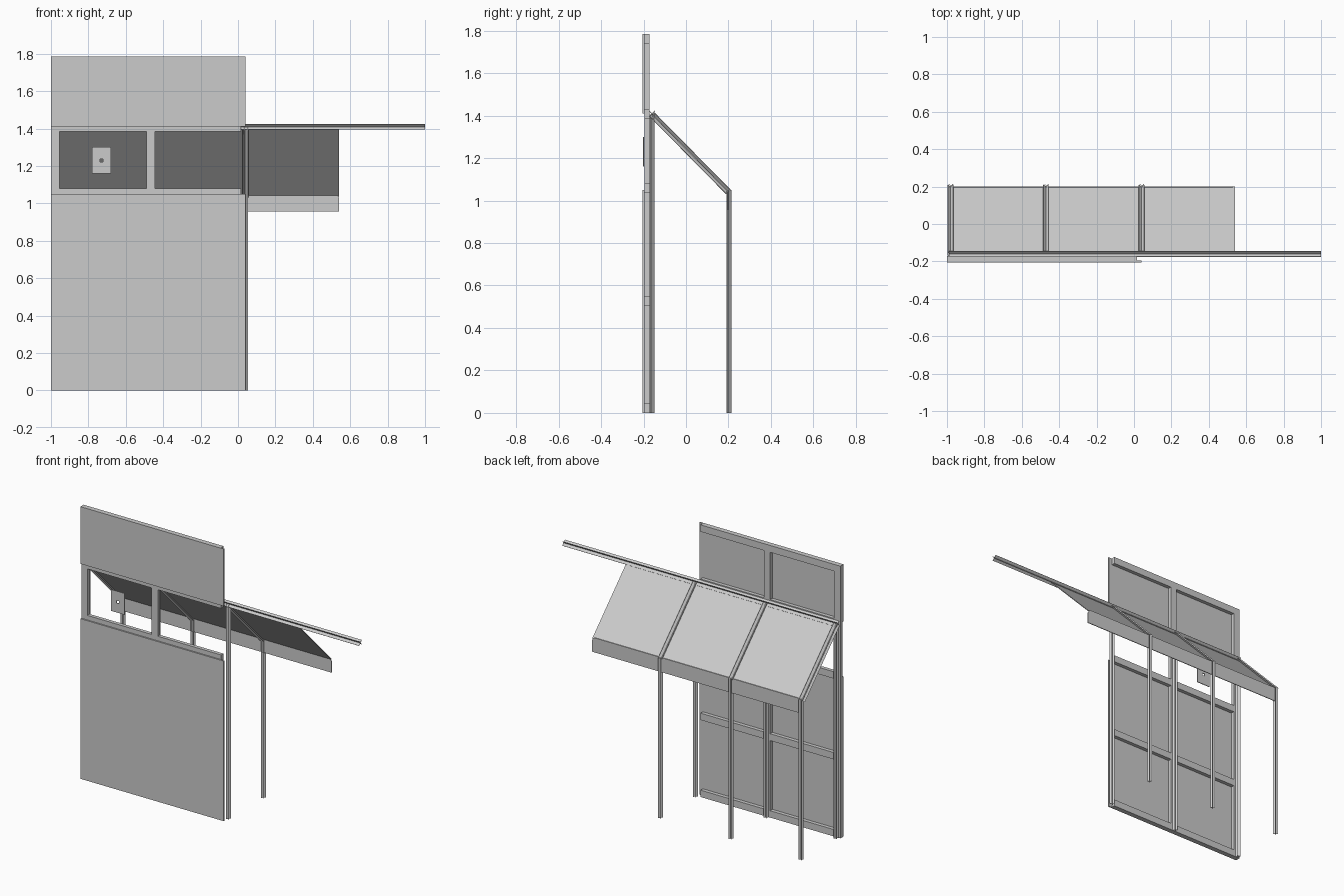
import bpy
import math
from mathutils import Vector, Matrix

cube = bpy.data.objects.get("Cube")
if cube:
    bpy.data.objects.remove(cube, do_unlink=True)

grey = bpy.data.materials.new("plain grey")
grey.use_nodes = True
tone = (0.6, 0.6, 0.6, 1)
grey.diffuse_color = tone
grey.node_tree.nodes["Principled BSDF"].inputs["Base Color"].default_value = tone

BOX_FACES = [(0, 1, 3, 2), (4, 6, 7, 5), (0, 4, 5, 1),
             (2, 3, 7, 6), (0, 2, 6, 4), (1, 5, 7, 3)]


def box_parts(size):
    """Corners of a centred box."""
    return [Vector((x * size[0], y * size[1], z * size[2])) / 2
            for x in (-1, 1) for y in (-1, 1) for z in (-1, 1)]


def add_mesh(name, verts, faces):
    mesh = bpy.data.meshes.new(name)
    mesh.from_pydata(verts, [], faces)
    mesh.materials.append(grey)
    obj = bpy.data.objects.new(name, mesh)
    bpy.context.collection.objects.link(obj)
    return obj


def box(name, xs, ys, zs):
    """Box between paired limits on each axis."""
    centre = Vector([sum(p) / 2 for p in (xs, ys, zs)])
    size = [p[1] - p[0] for p in (xs, ys, zs)]
    return add_mesh(name, [centre + v for v in box_parts(size)], BOX_FACES)


def cross_bar(name, start, end, arm):
    """Bar with an X section running from start to end."""
    start, end = Vector(start), Vector(end)
    run = end - start
    turn = run.to_track_quat('Z', 'Y').to_matrix()
    verts, faces = [], []
    for angle in (45, 135):
        spin = Matrix.Rotation(math.radians(angle), 3, 'Z')
        base = len(verts)
        verts += [turn @ spin @ v + (start + end) / 2
                  for v in box_parts((2 * arm, 0.003, run.length))]
        faces += [tuple(i + base for i in f) for f in BOX_FACES]
    return add_mesh(name, verts, faces)


# Wall skins, with an open window band between them
SKIN_Y, FRAME_Y = (-0.205, -0.196), (-0.196, -0.172)
box("lower_wall_skin", (-1, 0.04), SKIN_Y, (0, 1.05))
box("upper_wall_skin", (-1, 0.04), SKIN_Y, (1.41, 1.785))

# Wall studs and the rails between them
studs = [(-1, -0.955), (-0.49, -0.445)]
for n, xs in enumerate(studs):
    box(f"wall_stud_{n + 1}", xs, FRAME_Y, (0, 1.785))
bays = [(-0.955, -0.49), (-0.445, 0.015)]
rails = [(0, 0.045), (0.505, 0.55), (1.035, 1.08), (1.385, 1.43), (1.74, 1.785)]
for n, zs in enumerate(rails):
    for bay, xs in zip("ab", bays):
        box(f"wall_rail_{n + 1}{bay}", xs, FRAME_Y, zs)

# Small plate in the window, built as a ring around a square hole
ring = []
for y in (-0.203, -0.198):
    for half_x, half_z in ((0.05, 0.07), (0.008, 0.008)):
        ring += [(-0.73 + sx * half_x, y, 1.23 + sz * half_z)
                 for sx, sz in ((-1, -1), (1, -1), (1, 1), (-1, 1))]
plate_faces = []
for i in range(4):
    j = (i + 1) % 4
    plate_faces += [(i, j, j + 4, i + 4), (i + 8, i + 12, j + 12, j + 8),
                    (i, i + 8, j + 8, j), (i + 4, j + 4, j + 12, i + 12)]
add_mesh("window_plate", ring, plate_faces)

# Posts and sloping rafters of the canopy
FRONT_Y, REAR_Y, TOP_Z, EAVE_Z = -0.16, 0.203, 1.405, 1.04
for n, x in enumerate((-0.978, -0.468, 0.043)):
    cross_bar(f"front_post_{n + 1}", (x, FRONT_Y, 0), (x, FRONT_Y, TOP_Z), 0.015)
    cross_bar(f"rear_post_{n + 1}", (x, REAR_Y, 0), (x, REAR_Y, 1.05), 0.015)
    cross_bar(f"rafter_{n + 1}", (x - 0.003, FRONT_Y, TOP_Z),
              (x - 0.003, 0.2, EAVE_Z), 0.02)

# Long ridge beam reaching past the canopy
cross_bar("ridge_beam", (-0.99, FRONT_Y, 1.409), (1, FRONT_Y, 1.409), 0.02)

# Sloping roof sheet
roof_edge = [(FRONT_Y, TOP_Z), (0.2, EAVE_Z)]
slab = [(x, y, z + dz) for x in (-0.975, 0.54) for y, z in roof_edge
        for dz in (-0.003, 0.003)]
add_mesh("roof_sheet", slab, BOX_FACES)

# Fascia hanging below the eave, with a clipped outer corner
outline = [(-0.975, 0.955), (0.54, 0.955), (0.54, 1.03), (0.525, 1.05), (-0.975, 1.05)]
count = len(outline)
fascia = [(x, y, z) for y in (0.196, 0.201) for x, z in outline]
sides = [(i, i + count, (i + 1) % count + count, (i + 1) % count) for i in range(count)]
add_mesh("fascia_board", fascia,
         [tuple(range(count)), tuple(reversed(range(count, 2 * count)))] + sides)
